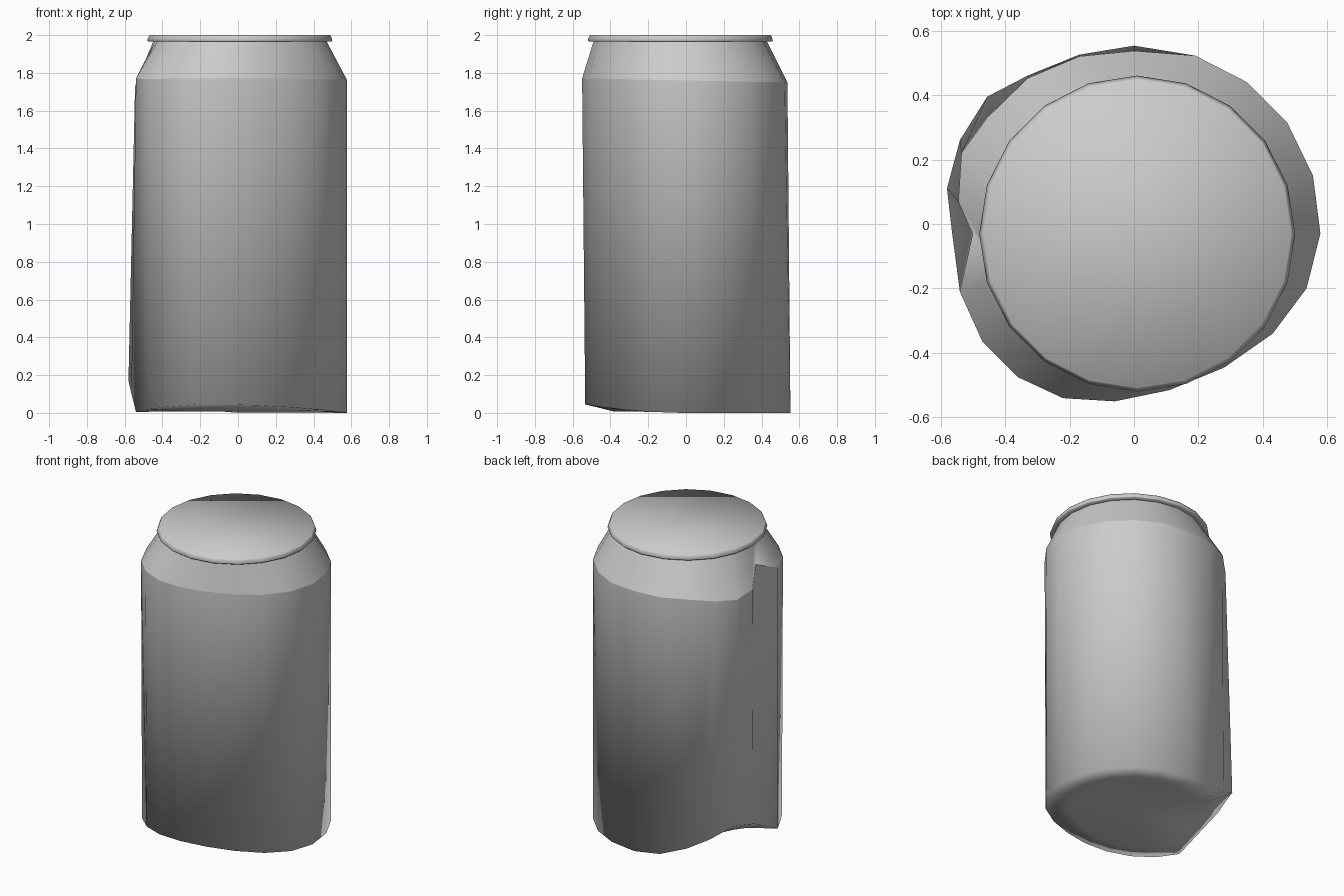
import bpy, bmesh, math

if "Cube" in bpy.data.objects:
    bpy.data.objects.remove(bpy.data.objects["Cube"])

SIDES = 20
RIM_CENTRE = (0.01, -0.03)
FOLD = 11  # extra column that forms the dent

# Slightly crushed outline of the can wall at the shoulder, counter-clockwise from +x
outline = [(.578, -.03), (.555, .15), (.475, .315), (.35, .44), (.19, .522),
           (.0, .537), (-.17, .52), (-.33, .452), (-.455, .33), (-.535, .22),
           (-.545, .07), (-.5, -.03), (-.54, -.21), (-.47, -.365), (-.36, -.475),
           (-.22, -.54), (-.06, -.55), (.11, -.515), (.28, -.445), (.43, -.34), (.535, -.2)]
# Heights and points that differ around the dent
shoulder_z = {7: 1.75, 8: 1.725, 9: 1.715, 10: 1.73, 11: 1.85, 12: 1.77}
foot_points = {5: (0, .553, 0), 6: (-.17, .525, .015), 7: (-.33, .46, .07),
               8: (-.455, .395, .14), 9: (-.54, .26, .2), 10: (-.58, .11, .17),
               11: (-.565, -.02, .105), 12: (-.54, -.21, .005)}


def circle(r, z):
    return [(RIM_CENTRE[0] + r * math.cos(2 * math.pi * k / SIDES),
             RIM_CENTRE[1] + r * math.sin(2 * math.pi * k / SIDES), z) for k in range(SIDES)]


def foot(k):
    x, y = outline[k]
    if y < 0:  # front edge of the base is lifted
        return (x, y * .97, .045 * (y / .55) ** 2)
    return (x, y, 0)


def loft(name, rings, cap_top=False, tip=None, split=(), sharp_ring=None, soft_ring=None):
    """Skin rings from top to bottom, with an optional cap and end point."""
    bm = bmesh.new()
    rows = [[bm.verts.new(p) for p in ring] for ring in rings]
    n = len(rings[0])
    for a, b in zip(rows, rows[1:]):
        for k in range(n):
            j = (k + 1) % n
            if k in split:
                bm.faces.new((a[k], b[k], a[j]))
                bm.faces.new((b[k], b[j], a[j]))
            else:
                bm.faces.new((a[k], b[k], b[j], a[j]))
    if cap_top:
        bm.faces.new(rows[0])
    if tip:
        t = bm.verts.new(tip)
        for k in range(n):
            bm.faces.new((rows[-1][(k + 1) % n], rows[-1][k], t))
    # Smooth shading with chosen hard edges
    for f in bm.faces:
        f.smooth = True
    for e in bm.edges:
        hard = e.calc_face_angle(0) > math.radians(32)
        if soft_ring is not None and all(v in rows[soft_ring] for v in e.verts):
            hard = False
        if sharp_ring is not None and all(v in rows[sharp_ring] for v in e.verts):
            hard = True
        e.smooth = not hard
    mesh = bpy.data.meshes.new(name)
    bm.to_mesh(mesh)
    bm.free()
    ob = bpy.data.objects.new(name, mesh)
    bpy.context.collection.objects.link(ob)
    return ob


# Can body: neck, shoulder, dented wall and shallow base
neck = circle(.46, 1.965)
neck.insert(FOLD, tuple((p + q) / 2 for p, q in zip(neck[FOLD - 1], neck[FOLD])))
shoulder = [(x, y, shoulder_z.get(k, 1.76 - .02 * y)) for k, (x, y) in enumerate(outline)]
base = [foot_points.get(k, foot(k)) for k in range(len(outline))]
underside = [(x * .72, y * .72, .008 + (z * .4 if x < 0 and k in foot_points else 0))
             for k, (x, y, z) in enumerate(base)]
loft("can_body", [neck, shoulder, base, underside], tip=(0, 0, .03),
     split=(7, 8, 9, 10, 11), sharp_ring=1, soft_ring=2)

# Lid with a flared rim
loft("lid_rim", [circle(.478, 2.0), circle(.483, 1.992), circle(.49, 1.972),
                 circle(.487, 1.967), circle(.455, 1.966)], cap_top=True)
